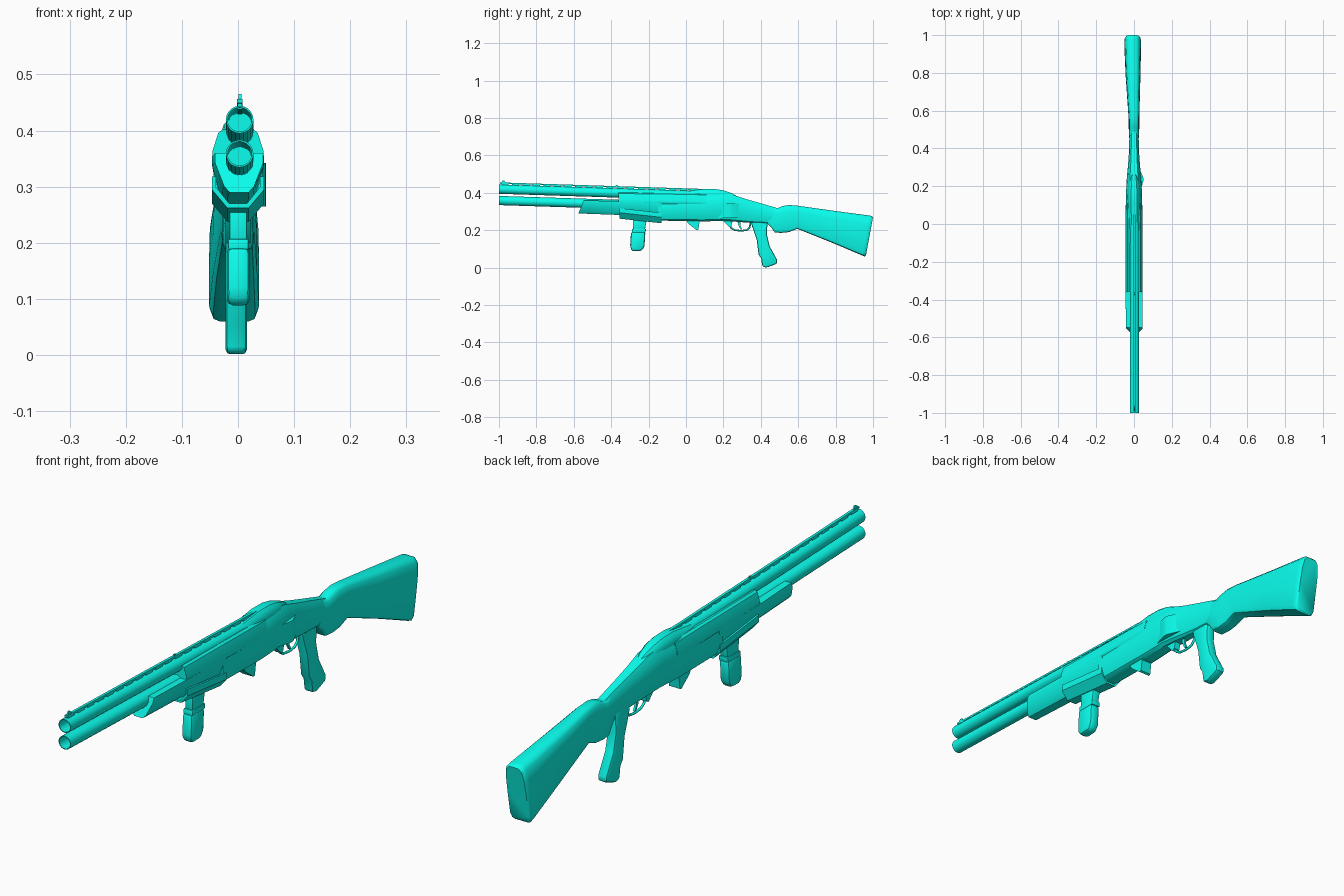
import bpy, bmesh, math

SLOPE = -0.032          # the barrels drop slightly towards the back
mat = bpy.data.materials.new("turquoise")
mat.diffuse_color = (0.003, 1.0, 0.85, 1)


def finish(name, bm, bevel=0.0, angle=35):
    bmesh.ops.recalc_face_normals(bm, faces=bm.faces)
    if bevel:
        sharp = [e for e in bm.edges if e.calc_face_angle(0) > 0.5]
        bmesh.ops.bevel(bm, geom=sharp, offset=bevel, segments=2, profile=0.5,
                        affect='EDGES', clamp_overlap=True)
    me = bpy.data.meshes.new(name)
    bm.to_mesh(me)
    bm.free()
    me.materials.append(mat)
    ob = bpy.data.objects.new(name, me)
    bpy.context.collection.objects.link(ob)
    bpy.ops.object.select_all(action='DESELECT')
    ob.select_set(True)
    bpy.context.view_layer.objects.active = ob
    bpy.ops.object.shade_smooth_by_angle(angle=math.radians(angle))
    return ob


def skin(bm, rings, caps=True):
    rings = [[bm.verts.new(p) for p in r] for r in rings]
    n = len(rings[0])
    for a, b in zip(rings, rings[1:]):
        for i in range(n):
            bm.faces.new((a[i], a[(i + 1) % n], b[(i + 1) % n], b[i]))
    if caps:
        bm.faces.new(rings[0])
        bm.faces.new(rings[-1])


def loft(name, rows, shape, bevel=0.0, angle=35):
    """rows: y bottom, y top, z bottom, z top, half width, centre x; shape: half section."""
    full = shape + [(-u, v) for u, v in reversed(shape)]
    bm = bmesh.new()
    skin(bm, [[(cx + u * w, yb + (yt - yb) * v, zb + (zt - zb) * v) for u, v in full]
              for yb, yt, zb, zt, w, cx in rows])
    return finish(name, bm, bevel, angle)


def prism(name, pts, axis, lo, hi, bevel=0.0, shear=0.0, pivot=0.0):
    place = {'x': lambda a, b, t: (t, a, b), 'y': lambda a, b, t: (a, t, b),
             'z': lambda a, b, t: (a, b, t)}[axis]
    bm = bmesh.new()
    skin(bm, [[place(a, b, t) for a, b in pts] for t in (lo, hi)])
    for v in bm.verts:
        v.co.z += shear * (v.co.y - pivot)
    return finish(name, bm, bevel)


def tube(name, y0, y1, z, r, wall, depth, cx=0.003, seg=20):
    """Barrel with an open front bore."""
    bm = bmesh.new()
    prof = [(y1, r), (y0, r), (y0, r - wall), (y0 + depth, r - wall)]
    skin(bm, [[(cx + q * math.cos(t), y, z + SLOPE * (y - y0) + q * math.sin(t))
               for t in (2 * math.pi * i / seg for i in range(seg))] for y, q in prof])
    return finish(name, bm)


ROUND = [(.6, 0), (.85, .02), (1, .1), (1, .5), (.97, .75), (.83, .93), (.5, 1)]
BODY = [(.45, 0), (.75, .06), (1, .3), (1, .62), (.85, .85), (.55, 1)]
HAND = [(.85, 0), (1, .15), (1, .35), (.78, .9), (.6, 1)]
FORE = [(.4, 0), (.62, .15), (1, .75), (1, 1)]
DOME = [(1, 0), (1, .45), (.82, .8), (.5, 1)]

# Barrels
tube("upper_barrel", -1.0, 0.15, 0.4195, 0.0245, 0.003, 0.3)
tube("lower_barrel", -1.0, 0.0, 0.359, 0.0245, 0.003, 0.3)

# Sighting rib, its posts, and the sights
prism("top_rib", [(-.002, .449), (.008, .449), (.008, .456), (-.002, .456)],
      'y', -.995, .14, shear=SLOPE, pivot=-1)
for i in range(20):
    y = -.985 + i * .056
    prism(f"rib_post_{i + 1}", [(-.001, .438), (.007, .438), (.007, .451), (-.001, .451)],
          'y', y, y + .036, shear=SLOPE, pivot=-1)
prism("front_sight", [(-.992, .45), (-.955, .45), (-.966, .457), (-.972, .4655), (-.98, .4655)],
      'x', .001, .006)
prism("middle_sight", [(-.38, .43), (-.36, .43), (-.366, .441), (-.374, .441)], 'x', .001, .005)

# Forend, upper handguard, receiver, top cover
loft("forend", [(-.575, -.547, .290, .360, .043, .002), (-.36, -.36, .282, .355, .046, 0),
                (-.13, -.13, .252, .35, .044, 0)], FORE)
loft("handguard", [(-.36, -.36, .345, .402, .045, 0), (.0, .0, .335, .398, .045, 0),
                   (.11, .11, .33, .395, .043, 0)], HAND)
loft("receiver", [(-.15, -.15, .252, .37, .044, 0), (.09, .09, .247, .395, .044, 0),
                  (.19, .19, .25, .402, .041, 0), (.24, .25, .248, .39, .038, 0),
                  (.30, .31, .243, .370, .032, 0), (.37, .38, .238, .350, .027, 0),
                  (.48, .49, .235, .318, .024, 0)], BODY)
loft("top_cover", [(-.04, -.04, .37, .402, .027, .001), (.10, .10, .37, .421, .031, 0),
                   (.16, .16, .37, .420, .031, 0), (.205, .205, .37, .412, .028, 0),
                   (.25, .25, .36, .396, .02, 0), (.27, .27, .35, .383, .012, 0)], DOME)
prism("side_port_cover", [(.03, .16), (.049, .225), (.05, .245), (.028, .295)],
      'z', .265, .342)

# Shoulder stock
loft("stock", [(.435, .46, .236, .326, .022, 0), (.458, .478, .212, .319, .026, 0),
               (.475, .495, .188, .320, .027, 0), (.51, .515, .186, .329, .028, 0),
               (.55, .55, .190, .335, .028, 0), (.595, .60, .208, .331, .030, -.001),
               (.78, .79, .134, .304, .039, -.005), (.94, .980, .066, .279, .0445, -.007),
               (.955, .994, .060, .276, .043, -.007), (.962, 1.0, .065, .270, .038, -.007)],
     ROUND, angle=45)

# Pistol grip, trigger, guard
prism("pistol_grip", [(.345, .26), (.352, .225), (.378, .15), (.388, .07), (.402, .05),
                      (.408, .006), (.43, 0), (.488, .022), (.487, .042), (.447, .115),
                      (.432, .18), (.437, .26)], 'x', -.022, .016, bevel=.009)
prism("trigger", [(.275, .25), (.292, .25), (.29, .225), (.30, .205), (.292, .205),
                  (.28, .225)], 'x', -.004, .004)
prism("guard_front", [(.195, .255), (.25, .255), (.243, .222), (.232, .216)], 'x', -.012, .012)
curve = bpy.data.curves.new("trigger_guard", 'CURVE')
curve.dimensions = '3D'
curve.bevel_depth = .0045
curve.bevel_resolution = 2
curve.use_fill_caps = True
curve.materials.append(mat)
path = [(.236, .235), (.24, .213), (.26, .201), (.295, .197), (.325, .201), (.34, .215), (.346, .245)]
sp = curve.splines.new('POLY')
sp.points.add(len(path) - 1)
for p, (y, z) in zip(sp.points, path):
    p.co = (0, y, z, 1)
guard = bpy.data.objects.new("trigger_guard", curve)
bpy.context.collection.objects.link(guard)

# Loading catch under the receiver
prism("lower_catch", [(0, .255), (.085, .255), (.072, .245), (.066, .203), (.058, .2),
                      (.012, .235)], 'x', -.022, .022)

# Clip-on mount: open trough hugging the forend
half = [(.019, .25), (.046, .282), (.046, .306)]
inner = [(.039, .306), (.039, .287), (.016, .258)]
outline = half + inner
prism("grip_mount", outline + [(-x, z) for x, z in reversed(outline)], 'y', -.355, -.13,
      shear=-.11, pivot=-.245)

# Vertical foregrip hanging from the mount
prism("foregrip_neck", [(-.285, .262), (-.21, .255), (-.222, .19), (-.282, .19)],
      'x', -.015, .016, bevel=.003)
prism("foregrip_collar", [(-.288, .207), (-.214, .207), (-.216, .188), (-.29, .188)],
      'x', -.018, .019, bevel=.003)
prism("foregrip", [(-.294, .192), (-.217, .192), (-.222, .115), (-.236, .09), (-.288, .088),
                   (-.299, .11)], 'x', -.02, .021, bevel=.011)
